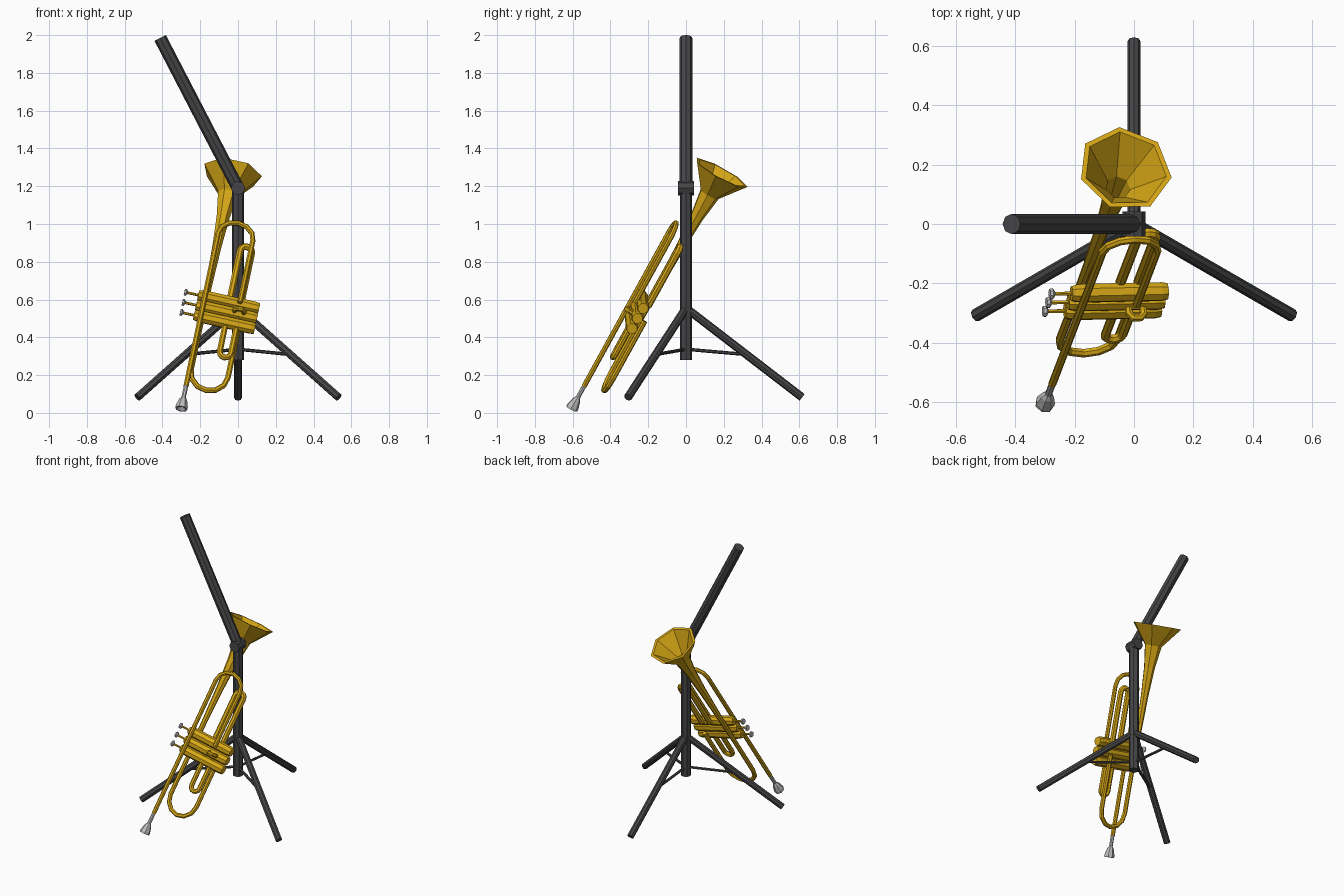
import bpy, bmesh, math
from mathutils import Vector

if "Cube" in bpy.data.objects:
    bpy.data.objects.remove(bpy.data.objects["Cube"], do_unlink=True)


def material(name, rgb):
    m = bpy.data.materials.new(name)
    m.use_nodes = True
    m.diffuse_color = (*rgb, 1)
    m.node_tree.nodes["Principled BSDF"].inputs["Base Color"].default_value = (*rgb, 1)
    return m


BRASS = material("brass", (0.68, 0.39, 0.008))
SILVER = material("silver", (0.52, 0.52, 0.53))
BLACK = material("dark_grey", (0.06, 0.06, 0.063))

# Horn frame: U runs up to the bell, V along the valves, W to the back
ORIGIN = Vector((-0.03, 0.185, 1.27))
U = Vector((0.181, 0.474, 0.861)).normalized()
V = Vector((0.976, 0.02, -0.216))
V = (V - U * V.dot(U)).normalized()
W = U.cross(V)
LEAD, MID = -0.09, -0.05    # depth of the leadpipe and of the valves


def horn(a, b, c):
    return ORIGIN + U * a + V * b + W * c


def skin(name, rings, mat):
    """Bridge rings of points and cap both ends."""
    bm = bmesh.new()
    loops = [[bm.verts.new(p) for p in ring] for ring in rings]
    n = len(loops[0])
    for low, high in zip(loops, loops[1:]):
        for i in range(n):
            j = (i + 1) % n
            bm.faces.new((low[i], low[j], high[j], high[i]))
    bm.faces.new(loops[0][::-1])
    bm.faces.new(loops[-1])
    bmesh.ops.recalc_face_normals(bm, faces=bm.faces)
    mesh = bpy.data.meshes.new(name)
    bm.to_mesh(mesh)
    bm.free()
    mesh.materials.append(mat)
    ob = bpy.data.objects.new(name, mesh)
    bpy.context.collection.objects.link(ob)
    return ob


def ring(center, axis, ref, r, sides):
    e1 = (ref - axis * ref.dot(axis)).normalized()
    e2 = axis.cross(e1)
    steps = [math.tau * i / sides for i in range(sides)]
    return [center + (e1 * math.cos(t) + e2 * math.sin(t)) * r for t in steps]


def lathe(name, base, axis, profile, mat, ref=W, sides=8):
    """Turn (distance, radius) pairs about an axis."""
    skin(name, [ring(base + axis * t, axis, ref, r, sides) for t, r in profile], mat)


def rod(name, p, q, r, mat, ref, sides=8):
    p, q = Vector(p), Vector(q)
    lathe(name, p, (q - p).normalized(), [(0, r), ((q - p).length, r)], mat, ref, sides)


def tube(name, pts, r, ref, mat=BRASS, sides=7):
    """Sweep a planar path; ref is the normal of its plane."""
    rings = []
    for i, p in enumerate(pts):
        t = (pts[min(i + 1, len(pts) - 1)] - pts[max(i - 1, 0)]).normalized()
        rings.append(ring(p, t, ref, r, sides))
    skin(name, rings, mat)


def bow(start, end, bend, tip, left, right, c, segs=6):
    """U-shaped path: legs along U, curved between bend and tip."""
    mid, half = (left + right) / 2, (right - left) / 2
    pts = [horn(start, left, c)]
    for i in range(segs + 1):
        t = math.pi * i / segs
        pts.append(horn(bend + (tip - bend) * math.sin(t), mid - half * math.cos(t), c))
    return pts + [horn(end, right, c)]


# Bell with a hollow flare, tapering into the bell pipe
lathe("bell", ORIGIN, U, [(-0.95, 0.015), (-0.7, 0.018), (-0.45, 0.025), (-0.27, 0.036),
                          (-0.13, 0.056), (0, 0.16), (0, 0.142), (-0.13, 0.042),
                          (-0.26, 0.024)], BRASS, sides=7)

# Main tubing: lower bow, leadpipe with its tuning slide
tube("lower_bow", bow(-0.9, -0.86, -1.21, -1.31, 0, 0.2, 0), 0.015, W)
tube("leadpipe_and_tuning_slide",
     bow(-1.36, -0.8, -0.42, -0.335, -0.01, 0.178, LEAD), 0.014, W)

# Valve slides: upper, lower and the short one facing forward
tube("upper_valve_slide", bow(-0.78, -0.78, -0.455, -0.425, 0.125, 0.187, -0.02), 0.018, W)
tube("lower_valve_slide", bow(-0.88, -0.88, -1.09, -1.12, 0.128, 0.188, MID), 0.016, W)
short = [horn(-0.85, 0.16 + 0.05 * s, c) for s, c in
         ((0, MID), (0, -0.1), (0.25, -0.115), (0.75, -0.115), (1, -0.1), (1, MID))]
tube("short_valve_slide", short, 0.013, U)

# Three valves with stems and finger buttons
for i, a in enumerate((-0.788, -0.85, -0.912)):
    base = horn(a, 0, MID)
    lathe(f"valve_{i + 1}", base, V,
          [(-0.045, 0.026), (-0.03, 0.03), (0.0, 0.033), (0.265, 0.033),
           (0.285, 0.029)], BRASS)
    lathe(f"valve_stem_{i + 1}", base, V, [(-0.11, 0.007), (-0.04, 0.007)], BRASS, sides=6)
    lathe(f"valve_button_{i + 1}", base, V,
          [(-0.12, 0.018), (-0.11, 0.02), (-0.102, 0.008)], SILVER)

# Mouthpiece with a hollow cup
lathe("mouthpiece", horn(0, -0.01, LEAD), U,
      [(-1.485, 0.008), (-1.5, 0.026), (-1.5, 0.033), (-1.485, 0.033), (-1.445, 0.022),
       (-1.43, 0.012), (-1.325, 0.012)], SILVER, sides=7)

# Stand: post, hinge and tilted boom
X, Y, Z = Vector((1, 0, 0)), Vector((0, 1, 0)), Vector((0, 0, 1))
rod("post", (0, 0, 0.28), (0, 0, 1.2), 0.033, BLACK, X)
rod("hinge", (0, -0.042, 1.19), (0, 0.042, 1.19), 0.038, BLACK, X)
rod("boom", (0, 0, 1.19), (-0.412, 0, 1.985), 0.034, BLACK, Y)

# Tripod legs and their stays
for i, angle in enumerate((90, 210, 330)):
    out = Vector((math.cos(math.radians(angle)), math.sin(math.radians(angle)), 0))
    top, foot = Z * 0.555, out * 0.615 + Z * 0.082
    rod(f"leg_{i + 1}", top, foot, 0.022, BLACK, Z)
    rod(f"leg_stay_{i + 1}", Z * 0.337, top.lerp(foot, 0.52), 0.009, BLACK, Z, 6)
